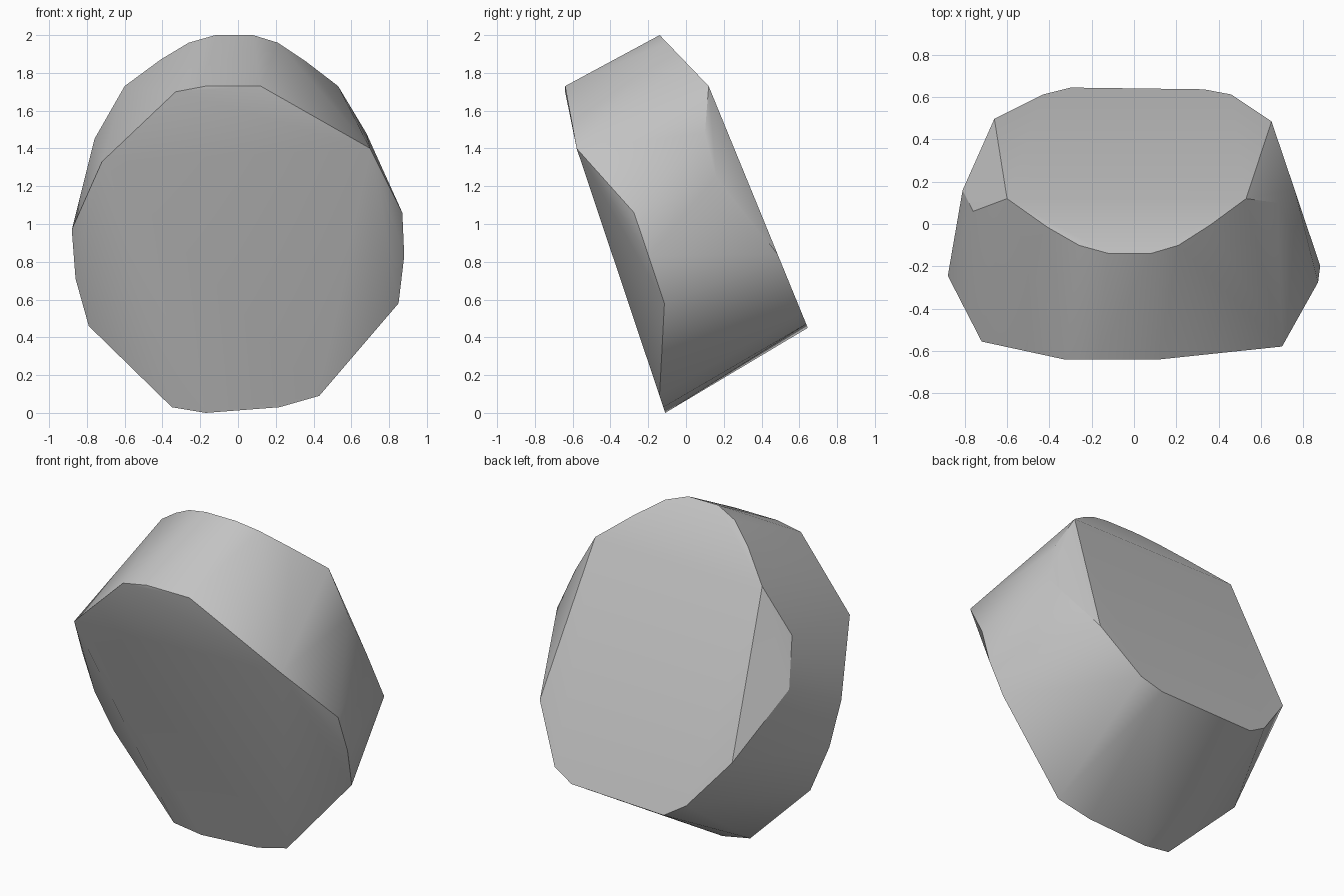
import bpy
import bmesh
import math

default_cube = bpy.data.objects.get("Cube")
if default_cube:
    bpy.data.objects.remove(default_cube, do_unlink=True)


def make_material(name, colour):
    material = bpy.data.materials.new(name)
    material.use_nodes = True
    material.diffuse_color = colour
    material.node_tree.nodes["Principled BSDF"].inputs["Base Color"].default_value = colour
    return material


def front_depth(x, z):
    """Leaning front plane, swept back along the outer flanks."""
    sweep = 0.19 if abs(x) > 0.78 else 0.0
    return max(-0.64, -0.11 - 0.335 * z) + sweep


def back_depth(x, z):
    """Leaning back plane, folding forward above the shoulder."""
    shoulder = 1.73
    slope = 0.96 if z > shoulder else 0.41
    return 0.12 + (shoulder - z) * slope


def lift_outline(outline, depth):
    return [(x, depth(x, z), z) for x, z in outline]


# Front outline, as x and z
front_outline = [
    (-0.72, 1.33), (-0.33, 1.7), (-0.17, 1.73), (0.12, 1.73), (0.7, 1.4),
    (0.87, 1.06), (0.88, 0.83), (0.85, 0.58), (0.43, 0.09), (0.22, 0.03),
    (-0.17, 0), (-0.35, 0.03), (-0.79, 0.46), (-0.86, 0.71), (-0.88, 0.97),
]

# Back outline, as x and z
back_outline = [
    (-0.6, 1.73), (-0.41, 1.87), (-0.26, 1.96), (-0.12, 2), (0.08, 2),
    (0.21, 1.96), (0.36, 1.86), (0.53, 1.73), (0.65, 0.84), (0.46, 0.53),
    (0.33, 0.47), (-0.3, 0.45), (-0.43, 0.53), (-0.66, 0.81),
]

# Corners of the two chamfered shoulders at the back
shoulder_corners = [
    (0.68, 0.1, 1.48), (0.76, 0.16, 1.25),
    (-0.76, 0.06, 1.45), (-0.81, 0.16, 1.17),
]

# Wrap one solid block around the outlines
bm = bmesh.new()
points = lift_outline(front_outline, front_depth)
points += lift_outline(back_outline, back_depth)
points += shoulder_corners
for point in points:
    bm.verts.new(point)
bmesh.ops.convex_hull(bm, input=bm.verts[:], use_existing_faces=False)
loose = [vert for vert in bm.verts if not vert.link_faces]
bmesh.ops.delete(bm, geom=loose, context="VERTS")
bmesh.ops.recalc_face_normals(bm, faces=bm.faces[:])

mesh = bpy.data.meshes.new("tilted_block")
bm.to_mesh(mesh)
bm.free()
mesh.materials.append(make_material("plain grey", (0.55, 0.55, 0.55, 1)))

block = bpy.data.objects.new("tilted_block", mesh)
bpy.context.collection.objects.link(block)

# Soft shading with crisp rims
bpy.ops.object.select_all(action="DESELECT")
block.select_set(True)
bpy.context.view_layer.objects.active = block
bpy.ops.object.shade_smooth_by_angle(angle=math.radians(30))
